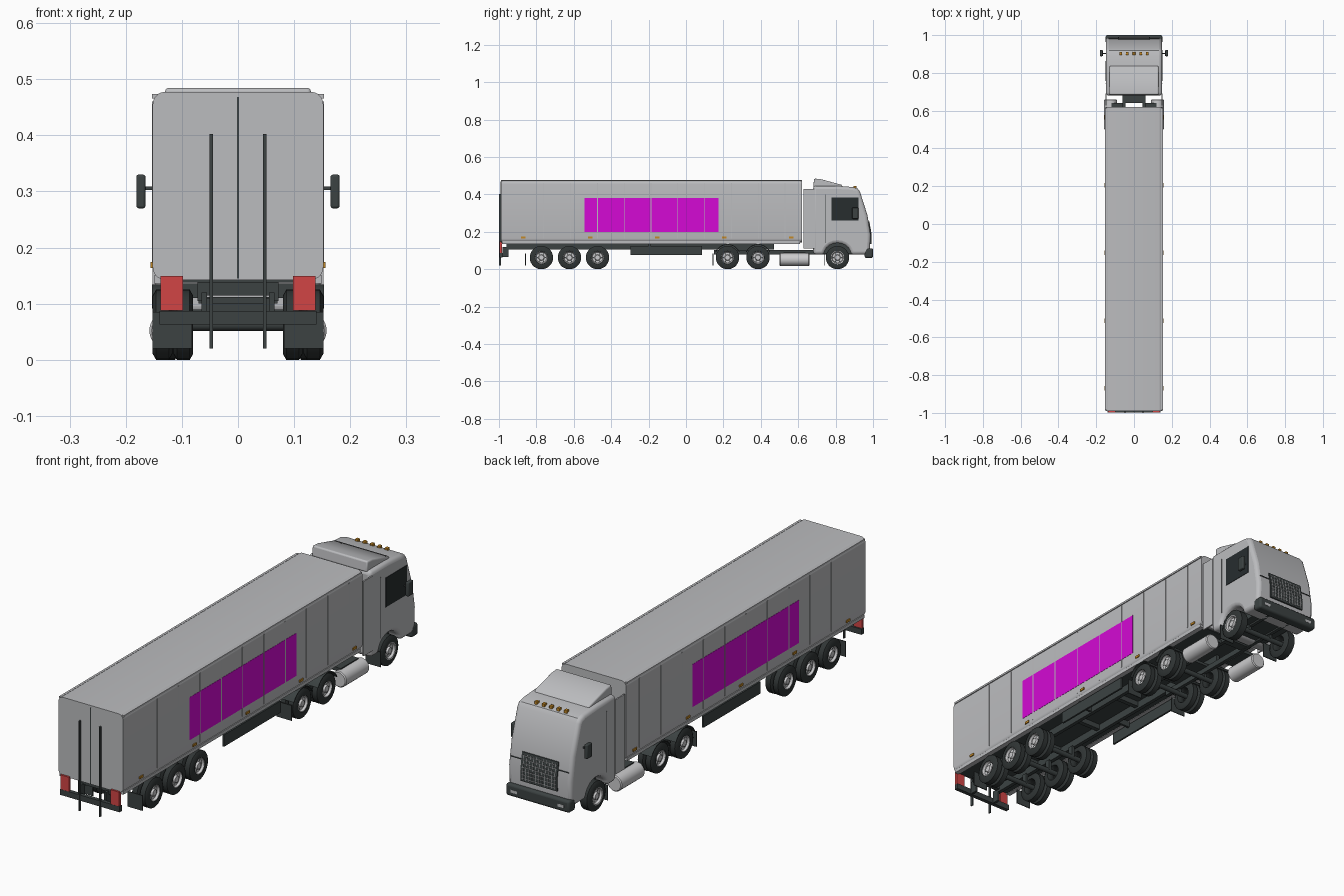
import bpy, bmesh, math
from mathutils import Vector

cube = bpy.data.objects.get("Cube")
if cube:
    bpy.data.objects.remove(cube, do_unlink=True)


def material(name, r, g, b):
    m = bpy.data.materials.new(name)
    m.use_nodes = True
    m.diffuse_color = (r, g, b, 1)
    m.node_tree.nodes["Principled BSDF"].inputs["Base Color"].default_value = (r, g, b, 1)
    return m


GREY = material("body grey", 0.5, 0.505, 0.52)
SILVER = material("light silver", 0.6, 0.6, 0.61)
DARK = material("dark plastic", 0.045, 0.055, 0.055)
RUBBER = material("tyre rubber", 0.03, 0.036, 0.036)
GLASS = material("dark glass", 0.02, 0.026, 0.028)
MAGENTA = material("magenta", 0.66, 0.003, 0.66)
RED = material("lamp red", 0.64, 0.06, 0.06)
ORANGE = material("lamp orange", 0.55, 0.25, 0.02)
made = []


def finish(name, bm, mat, bevel=0):
    bmesh.ops.recalc_face_normals(bm, faces=bm.faces)
    mesh = bpy.data.meshes.new(name)
    bm.to_mesh(mesh)
    bm.free()
    mesh.materials.append(mat)
    ob = bpy.data.objects.new(name, mesh)
    bpy.context.collection.objects.link(ob)
    if bevel:
        mod = ob.modifiers.new("rounded edges", "BEVEL")
        mod.width, mod.segments, mod.limit_method = bevel, 3, "ANGLE"
        mod.angle_limit = math.radians(50)
    made.append(ob)


def prism(name, x0, x1, profile, mat, bevel=0):
    """Side profile of (y, z) points extruded across x."""
    bm = bmesh.new()
    face = bm.faces.new([bm.verts.new((x0, y, z)) for y, z in profile])
    out = bmesh.ops.extrude_face_region(bm, geom=[face])["geom"]
    bmesh.ops.translate(bm, vec=(x1 - x0, 0, 0), verts=[v for v in out if isinstance(v, bmesh.types.BMVert)])
    finish(name, bm, mat, bevel)


def box(name, x0, x1, y0, y1, z0, z1, mat, bevel=0):
    prism(name, x0, x1, [(y0, z0), (y1, z0), (y1, z1), (y0, z1)], mat, bevel)


def pair(name, x0, x1, *rest, make=box):
    make("left_" + name, x0, x1, *rest)
    make("right_" + name, -x1, -x0, *rest)


def lathe(name, points, centre, mat, axis="x", steps=28):
    """Outline of (along, radius) points turned about an axis."""
    bm = bmesh.new()
    turn = Vector((1, 0, 0)) if axis == "x" else Vector((0, 1, 0))
    verts = [bm.verts.new(Vector(centre) + turn * a + Vector((0, 0, r))) for a, r in points]
    edges = [bm.edges.new(p) for p in zip(verts, verts[1:])]
    bmesh.ops.spin(bm, geom=verts + edges, cent=centre, axis=turn, angle=math.tau, steps=steps)
    bmesh.ops.remove_doubles(bm, verts=bm.verts, dist=0.0002)
    finish(name, bm, mat)


# Trailer body, rounded along its length
bm = bmesh.new()
bmesh.ops.create_cube(bm, size=1)
for v in bm.verts:
    v.co = (v.co.x * 0.304, -0.185 + v.co.y * 1.61, 0.31 + v.co.z * 0.335)
long_edges = [e for e in bm.edges if abs(e.verts[0].co.y - e.verts[1].co.y) > 1]
bmesh.ops.bevel(bm, geom=long_edges, offset=0.022, segments=5, profile=0.5, affect="EDGES")
finish("trailer_body", bm, GREY)
pair("roof_rail", 0.143, 0.153, -0.985, 0.615, 0.466, 0.474, GREY)
pair("floor_rail", 0.13, 0.15, -0.985, 0.61, 0.136, 0.15, GREY)
box("trailer_floor", -0.13, 0.13, -0.98, 0.61, 0.138, 0.15, DARK)

# Side panels, seams and marker lamps
pair("side_panel", 0.15, 0.153, -0.543, 0.174, 0.2, 0.382, MAGENTA)
for i in range(10):
    y = -0.76 + i * 0.1433
    pair(f"seam_{i}", 0.15, 0.1536, y - 0.002, y + 0.002, 0.165, 0.46, GREY)
for i in range(5):
    y = -0.87 + i * 0.3585
    pair(f"marker_lamp_{i}", 0.15, 0.156, y - 0.012, y + 0.012, 0.164, 0.174, ORANGE)

# Rear doors, lock rods, lamps and bumper
box("door_gap", -0.0015, 0.0015, -0.992, -0.988, 0.145, 0.468, DARK)
pair("lock_rod", 0.045, 0.051, -1.0, -0.99, 0.02, 0.402, DARK)
pair("tail_lamp", 0.098, 0.138, -0.998, -0.985, 0.088, 0.149, RED)
box("rear_bumper", -0.14, 0.14, -0.997, -0.98, 0.063, 0.087, DARK)
pair("bumper_bracket", 0.055, 0.065, -0.98, -0.95, 0.065, 0.12, DARK)

# Chassis
pair("trailer_rail", 0.056, 0.072, -0.96, 0.47, 0.105, 0.138, DARK)
pair("truck_rail", 0.045, 0.06, 0.15, 0.97, 0.078, 0.102, DARK)
for i, y in enumerate((-0.95, -0.7, -0.55, -0.3, -0.05, 0.3)):
    box(f"cross_beam_{i}", -0.065, 0.065, y - 0.01, y + 0.01, 0.115, 0.138, DARK)
box("coupling_plate", -0.07, 0.07, 0.22, 0.42, 0.1, 0.112, DARK)
box("coupling_beam", -0.05, 0.05, 0.64, 0.68, 0.08, 0.1, DARK)
pair("side_skirt", 0.134, 0.142, -0.297, 0.085, 0.075, 0.125, DARK)
pair("skirt_bracket", 0.07, 0.135, -0.2, -0.19, 0.11, 0.136, DARK)

# Wheels and axles
AXLE_Z, R = 0.0625, 0.0625


def tyre(name, x, y, width):
    h = width / 2
    outline = [(-h, 0.034), (-h, 0.052), (-h + 0.006, R), (h - 0.006, R), (h, 0.052), (h, 0.034),
               (h - 0.012, 0.03), (-h + 0.012, 0.03), (-h, 0.034)]
    lathe(name, outline, (x, y, AXLE_Z), RUBBER)


def wheel(tag, y, dual):
    for side, s in (("left", 1), ("right", -1)):
        if dual:
            tyre(f"{side}_{tag}_outer_tyre", s * 0.1345, y, 0.035)
            tyre(f"{side}_{tag}_inner_tyre", s * 0.0975, y, 0.035)
        else:
            tyre(f"{side}_{tag}_tyre", s * 0.128, y, 0.044)
        dish = [(0.151, 0.036), (0.15, 0.032), (0.141, 0.028), (0.141, 0.016),
                (0.149, 0.013), (0.149, 0.0)]
        lathe(f"{side}_{tag}_hub", [(s * a, r) for a, r in dish], (0, y, AXLE_Z), SILVER)
        for k in range(6):
            a = k * math.tau / 6
            c = (s * 0.142, y + 0.022 * math.cos(a), AXLE_Z + 0.022 * math.sin(a))
            lathe(f"{side}_{tag}_hub_hole_{k}", [(0, 0.004), (s * 0.001, 0)], c, DARK, steps=8)
    lathe(f"{tag}_axle", [(-0.13, 0.0), (-0.13, 0.011), (0.13, 0.011), (0.13, 0.0)], (0, y, AXLE_Z), DARK, steps=12)
    pair(f"{tag}_hanger", 0.05, 0.062, y - 0.012, y + 0.012, AXLE_Z, 0.11, DARK)


for n, y in enumerate((-0.773, -0.623, -0.473)):
    wheel(f"trailer_{n}", y, True)
for n, y in enumerate((0.222, 0.385)):
    wheel(f"drive_{n}", y, True)
    arc = [math.radians(d) for d in range(25, 156, 13)]
    ring = [(y + 0.072 * math.cos(a), AXLE_Z + 0.072 * math.sin(a)) for a in arc]
    ring += [(y + 0.068 * math.cos(a), AXLE_Z + 0.068 * math.sin(a)) for a in reversed(arc)]
    pair(f"drive_fender_{n}", 0.08, 0.153, ring, DARK, make=prism)
wheel("front", 0.81, False)
for n, y in enumerate((-0.858, 0.145, 0.742)):
    pair(f"mud_flap_{n}", 0.082, 0.152, y - 0.002, y + 0.002, 0.02, 0.085, DARK)

# Fuel tanks
tank = [(-0.08, 0.0), (-0.08, 0.03), (-0.076, 0.034), (0.076, 0.034), (0.08, 0.03), (0.08, 0.0)]
for side, s in (("left", 1), ("right", -1)):
    lathe(f"{side}_fuel_tank", tank, (s * 0.124, 0.58, 0.052), SILVER, axis="y")
pair("tank_step", 0.06, 0.12, 0.52, 0.64, 0.075, 0.09, DARK)

# Cab shell with wheel arches
arch = [(0.81 - 0.072 * math.cos(math.pi * k / 10), 0.078 + 0.062 * math.sin(math.pi * k / 10)) for k in range(11)]
cab = [(0.68, 0.08)] + arch + [(0.982, 0.078), (0.987, 0.185), (0.97, 0.29), (0.93, 0.415), (0.918, 0.431),
                               (0.89, 0.44), (0.8, 0.446), (0.68, 0.446)]
prism("cab_shell", -0.149, 0.149, cab, GREY, 0.016)
box("cab_underbody", -0.095, 0.095, 0.7, 0.96, 0.085, 0.16, DARK)
pair("cab_fairing", 0.146, 0.152, 0.628, 0.69, 0.11, 0.428, GREY)
spoiler = [(0.68, 0.44), (0.84, 0.44), (0.83, 0.452), (0.72, 0.482), (0.685, 0.485)]
prism("roof_spoiler", -0.13, 0.13, spoiler, GREY, 0.008)
pair("door_seam", 0.148, 0.1495, 0.745, 0.748, 0.14, 0.4, DARK)

# Cab front: bumper, grille, trim and lamps
box("front_bumper", -0.15, 0.15, 0.955, 1.0, 0.06, 0.112, DARK, 0.01)
pair("fog_lamp", 0.095, 0.125, 0.99, 1.001, 0.078, 0.09, GREY)


def front_strip(y_off, z0, z1):
    slope = [(0.987 + y_off, z0), (0.987 + y_off, 0.185), (0.9757 + y_off, z1)]
    return slope + [(0.95, z1), (0.95, z0)]


prism("grille", -0.086, 0.086, front_strip(0.004, 0.135, 0.255), DARK)
for k in range(11):
    x = -0.075 + k * 0.015
    prism(f"grille_bar_{k}", x - 0.001, x + 0.001, front_strip(0.006, 0.142, 0.248), GREY)
for k in range(7):
    z = 0.148 + k * 0.0155
    y = 0.993 - max(0, z - 0.185) * 0.162
    box(f"grille_slat_{k}", -0.08, 0.08, y - 0.006, y, z - 0.001, z + 0.001, GREY)
pair("front_trim", 0.086, 0.135, 0.97, 0.984, 0.222, 0.225, DARK)
for k in range(5):
    x = -0.07 + k * 0.035
    box(f"roof_lamp_{k}", x - 0.007, x + 0.007, 0.895, 0.911, 0.43, 0.446, ORANGE, 0.002)

# Mirrors and side window
pair("mirror", 0.165, 0.181, 0.888, 0.922, 0.27, 0.33, DARK, 0.004)
pair("mirror_arm", 0.14, 0.168, 0.9, 0.906, 0.303, 0.309, DARK)
box("side_window", 0.146, 0.151, 0.778, 0.922, 0.26, 0.385, GLASS)

# Smooth shading with sharp edges kept
for ob in made:
    ob.select_set(True)
bpy.context.view_layer.objects.active = made[0]
bpy.ops.object.shade_smooth_by_angle(angle=math.radians(35))
